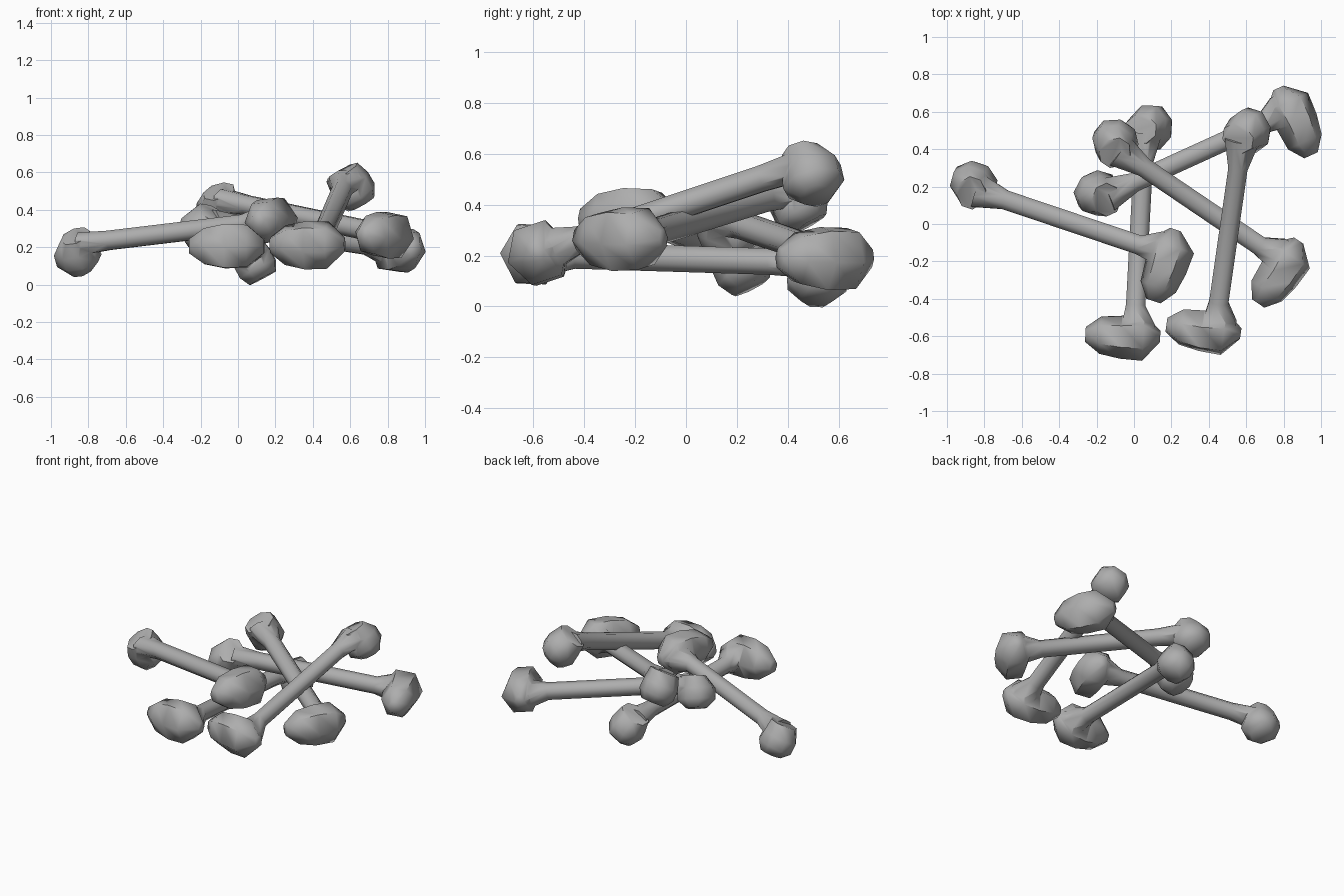
import bpy, bmesh, math
from mathutils import Vector, Matrix

cube = bpy.data.objects.get("Cube")
if cube:
    bpy.data.objects.remove(cube)

grey = bpy.data.materials.new("bone_grey")
grey.use_nodes = True
colour = (0.42, 0.42, 0.42, 1)
grey.diffuse_color = colour
grey.node_tree.nodes["Principled BSDF"].inputs["Base Color"].default_value = colour

LENGTH = 1.12


def loft(name, axis, side, up, rings, sides, phase=0.0):
    """Closed shell of rings: (distance on axis, side shift, side radius, up radius)."""
    bm = bmesh.new()
    loops = []
    for dist, shift, r_side, r_up in rings:
        loop = []
        for i in range(sides):
            a = math.tau * (i + phase) / sides
            p = axis * dist + side * (shift + r_side * math.cos(a)) + up * (r_up * math.sin(a))
            loop.append(bm.verts.new(p))
        loops.append(loop)
    for a, b in zip(loops, loops[1:]):
        for i in range(sides):
            j = (i + 1) % sides
            bm.faces.new((a[i], a[j], b[j], b[i]))
    bm.faces.new(loops[0][::-1])
    bm.faces.new(loops[-1])
    bmesh.ops.recalc_face_normals(bm, faces=bm.faces)
    mesh = bpy.data.meshes.new(name)
    bm.to_mesh(mesh)
    bm.free()
    mesh.materials.append(grey)
    obj = bpy.data.objects.new(name, mesh)
    bpy.context.collection.objects.link(obj)
    return obj


X, Y, Z = Vector((1, 0, 0)), Vector((0, 1, 0)), Vector((0, 0, 1))

# Shaft, flared where it enters the knobs
shaft = loft("shaft", X, Y, Z,
             [(.04, 0, .1, .065), (.2, 0, .056, .056), (LENGTH - .16, 0, .056, .056),
              (LENGTH - .06, .02, .095, .085), (LENGTH, .02, .1, .09)], 8, 0.5)

# Small knob, a blunt block hanging below the shaft and leaning to one side
down = Vector((0, .47, -.88))
across = Vector((0, .88, .47))
small_knob = loft("small_knob", down, X, across,
                  [(-.05, .02, .08, .1), (.03, 0, .12, .115),
                   (.1, .005, .125, .115), (.155, .005, .065, .085)], 8, 0.5)

# Long knob, set crosswise like a hammer head
long_knob = loft("long_knob", -Y, X, Z,
                 [(-.14, 0, .03, .04), (-.05, .01, .125, .13), (.07, .015, .115, .135),
                  (.18, .01, .1, .11), (.26, .01, .04, .045)], 6)
long_knob.location.x = LENGTH

# Fuse the three parts into one bone mesh
for knob in (small_knob, long_knob):
    mod = shaft.modifiers.new("join_" + knob.name, 'BOOLEAN')
    mod.operation, mod.solver, mod.object = 'UNION', 'EXACT', knob
bpy.context.view_layer.update()
graph = bpy.context.evaluated_depsgraph_get()
bone_mesh = bpy.data.meshes.new_from_object(shaft.evaluated_get(graph))
for part in (shaft, small_knob, long_knob):
    bpy.data.objects.remove(part)

# Pile of bones: centre of the small knob, centre of the long knob
pile = {
    "left_bone": ((.585, .5, .57), (.43, -.58, .21)),
    "middle_bone": ((.06, .53, .17), (0, -.6, .205)),
    "right_bone": ((-.87, .19, .215), (.17, -.16, .34)),
    "upper_cross_bone": ((-.12, .42, .46), (.81, -.21, .265)),
    "lower_cross_bone": ((-.18, .14, .345), (.83, .6, .19)),
}
for name, (start, end) in pile.items():
    start, end = Vector(start), Vector(end)
    forward = (end - start).normalized()
    left = Z.cross(forward).normalized()
    up = forward.cross(left)
    bone = bpy.data.objects.new(name, bone_mesh)
    bpy.context.collection.objects.link(bone)
    turn = Matrix((forward, left, up)).transposed().to_4x4()
    origin = (start + end) / 2 - forward * LENGTH / 2
    bone.matrix_world = Matrix.Translation(origin) @ turn
    bpy.context.view_layer.objects.active = bone
    bone.select_set(True)

bpy.ops.object.shade_smooth_by_angle(angle=math.radians(60))
